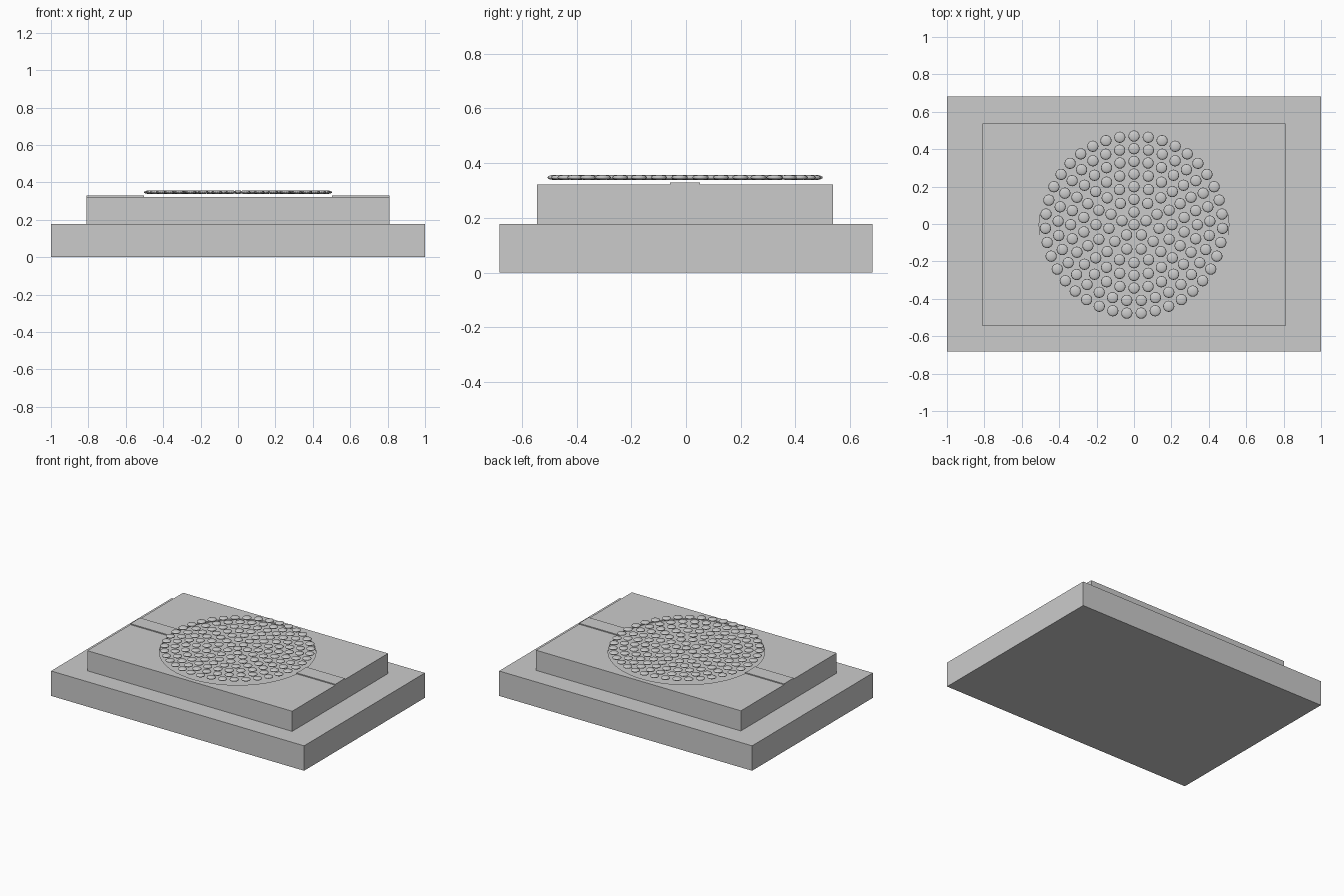
import bpy, bmesh
from math import pi, sin, cos
from mathutils import Matrix

if "Cube" in bpy.data.objects:
    bpy.data.objects.remove(bpy.data.objects["Cube"])

CY = -0.004      # slight offset of the upper tier
TOP = 0.322      # top of upper tier
R = 0.507        # round tray radius


def finish(bm, name):
    me = bpy.data.meshes.new(name)
    bm.to_mesh(me)
    bm.free()
    ob = bpy.data.objects.new(name, me)
    bpy.context.collection.objects.link(ob)
    return ob


def box(name, x0, x1, y0, y1, z0, z1):
    bm = bmesh.new()
    m = Matrix.Translation(((x0 + x1) / 2, (y0 + y1) / 2, (z0 + z1) / 2))
    m = m @ Matrix.Diagonal((x1 - x0, y1 - y0, z1 - z0, 1))
    bmesh.ops.create_cube(bm, size=1, matrix=m)
    return finish(bm, name)


def cut(ob, cutter):
    mod = ob.modifiers.new("round_cut", 'BOOLEAN')
    mod.operation = 'DIFFERENCE'
    mod.solver = 'EXACT'
    mod.object = cutter


# Cutter for the shallow round tray
bm = bmesh.new()
bmesh.ops.create_cone(bm, cap_ends=True, segments=64, radius1=R, radius2=R,
                      depth=0.1, matrix=Matrix.Translation((0, CY, TOP - 0.008 + 0.05)))
cutter = finish(bm, "tray_cutter")
cutter.hide_render = True
cutter.display_type = 'WIRE'

# Stepped plinth
box("base_slab", -1, 1, -0.682, 0.682, 0, 0.178)
upper = box("upper_slab", -0.81, 0.81, CY - 0.541, CY + 0.541, 0.178, TOP)
cut(upper, cutter)

# Raised strips on both sides, ending at the round tray
for side, x0, x1 in (("left", -0.81, -0.44), ("right", 0.44, 0.81)):
    strip = box(side + "_strip", x0, x1, CY - 0.055, CY + 0.055, TOP - 0.004, 0.329)
    cut(strip, cutter)

# One flattened bead, shared by every copy
bm = bmesh.new()
bmesh.ops.create_uvsphere(bm, u_segments=16, v_segments=8, radius=1,
                          matrix=Matrix.Diagonal((0.03, 0.03, 0.0095, 1)))
for f in bm.faces:
    f.smooth = True
bead_mesh = bpy.data.meshes.new("bead")
bm.to_mesh(bead_mesh)
bm.free()

# Beads laid out in concentric rings
for ring in range(8):
    n = int(5.6 * ring) or 1
    r = 0.0677 * ring
    for i in range(n):
        a = pi / 2 + 2 * pi * i / n
        bead = bpy.data.objects.new("bead", bead_mesh)
        bead.location = (r * cos(a), CY + r * sin(a), 0.3475)
        bpy.context.collection.objects.link(bead)
